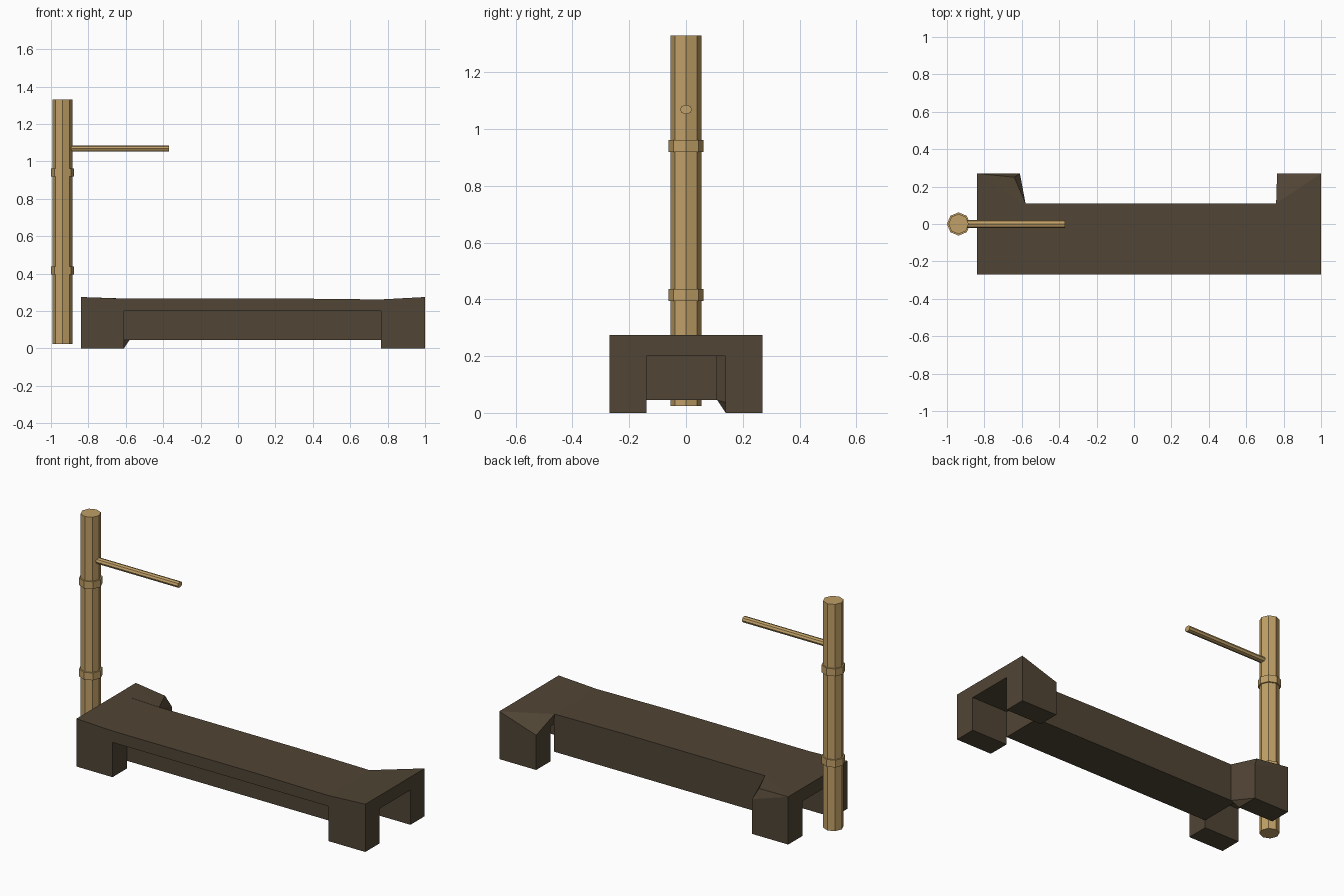
import bpy, bmesh, math
from mathutils import Matrix

cube = bpy.data.objects.get("Cube")
if cube:
    bpy.data.objects.remove(cube, do_unlink=True)


def material(name, r, g, b):
    m = bpy.data.materials.new(name)
    m.use_nodes = True
    m.diffuse_color = (r, g, b, 1)
    m.node_tree.nodes["Principled BSDF"].inputs["Base Color"].default_value = (r, g, b, 1)
    return m


dark_wood = material("dark_wood", .082, .059, .035)
tan_wood = material("tan_wood", .53, .35, .135)


def finish(name, bm, mat):
    bmesh.ops.recalc_face_normals(bm, faces=bm.faces)
    mesh = bpy.data.meshes.new(name)
    bm.to_mesh(mesh)
    bm.free()
    mesh.materials.append(mat)
    obj = bpy.data.objects.new(name, mesh)
    bpy.context.collection.objects.link(obj)


def hull(name, points, mat=dark_wood):
    bm = bmesh.new()
    for p in points:
        bm.verts.new(p)
    bmesh.ops.convex_hull(bm, input=bm.verts)
    finish(name, bm, mat)


def box(name, x, y, z):
    hull(name, [(a, b, c) for a in x for b in y for c in z])


def cylinder(name, radius, bottom, top, matrix=Matrix(), mat=tan_wood):
    bm = bmesh.new()
    bmesh.ops.create_cone(bm, cap_ends=True, segments=8, radius1=radius, radius2=radius,
                          depth=top - bottom,
                          matrix=matrix @ Matrix.Translation((0, 0, (top + bottom) / 2)))
    finish(name, bm, mat)


# Bench slab: a gently sagging profile extruded across the bench
FRONT, BACK = -.27, .11
UNDER = .2
profile = [(-.84, UNDER), (1, UNDER), (1, .275), (.76, .262), (.3, .267),
           (-.6, .266), (-.84, .275)]
bm = bmesh.new()
face = bm.faces.new([bm.verts.new((x, FRONT, z)) for x, z in profile])
ext = bmesh.ops.extrude_face_region(bm, geom=[face])
bmesh.ops.translate(bm, vec=(0, BACK - FRONT, 0),
                    verts=[g for g in ext["geom"] if isinstance(g, bmesh.types.BMVert)])
finish("bench_slab", bm, dark_wood)

# Recessed beam under the slab
box("bench_beam", (-.61, .765), (-.14, BACK), (.045, UNDER))

# Four legs
for side, x in (("right", (-.84, -.61)), ("left", (.765, 1))):
    for end, y in (("front", (FRONT, -.14)), ("back", (.14, .27))):
        box(f"{end}_{side}_leg", x, y, (0, UNDER))

# Sloped shoulders that carry the slab over the back legs
hull("back_left_shoulder", [
    (.765, BACK, UNDER), (1, BACK, UNDER), (1, .27, UNDER), (.765, .27, UNDER),
    (.76, BACK, .262), (1, BACK, .275), (1, .27, .275)])
hull("back_right_shoulder", [
    (-.84, BACK, UNDER), (-.58, BACK, UNDER), (-.61, .27, UNDER), (-.84, .27, UNDER),
    (-.84, BACK, .275), (-.58, BACK, .266), (-.84, .27, .275), (-.64, .25, .262)])

# Slanted brace between beam and back right leg
hull("back_right_brace", [
    (-.61, .14, 0), (-.61, .27, 0), (-.61, BACK, .045), (-.58, BACK, .045),
    (-.61, BACK, UNDER), (-.58, BACK, UNDER), (-.61, .27, UNDER)])

# Upright pole with two joint rings
at_pole = Matrix.Translation((-.938, 0, 0))
cylinder("pole", .054, .025, 1.33, at_pole)
cylinder("lower_ring", .062, .395, .437, at_pole)
cylinder("upper_ring", .062, .92, .962, at_pole)

# Horizontal rod, slightly flattened
cylinder("rod", .021, -.92, -.37,
         Matrix.Translation((0, 0, 1.069)) @ Matrix.Diagonal((1, 1, .8, 1))
         @ Matrix.Rotation(math.pi / 2, 4, "Y"))
